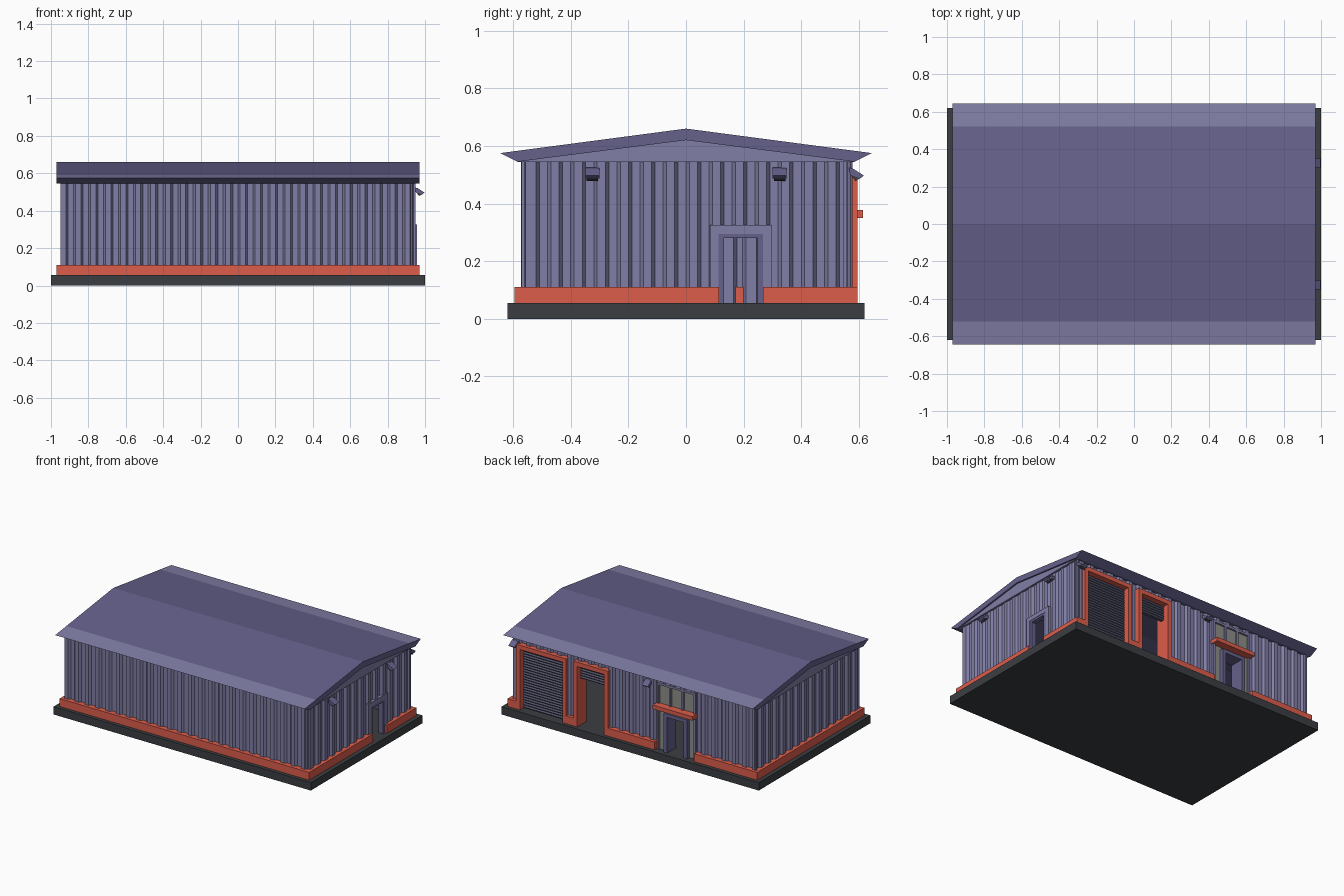
import bpy, bmesh, math

if "Cube" in bpy.data.objects:
    bpy.data.objects.remove(bpy.data.objects["Cube"])

def mat(name, col):
    m = bpy.data.materials.new(name)
    m.diffuse_color = (*col, 1)
    m.use_nodes = True
    m.node_tree.nodes["Principled BSDF"].inputs["Base Color"].default_value = m.diffuse_color
    return m

PURPLE = mat("purple", (0.13, 0.12, 0.26))
LIGHT = mat("light_purple", (0.22, 0.21, 0.38))
ORANGE = mat("orange", (0.72, 0.11, 0.07))
DARK = mat("dark_grey", (0.045, 0.048, 0.055))
SHUT = mat("shutter_grey", (0.09, 0.09, 0.15))
GLASS = mat("glass_grey", (0.27, 0.27, 0.25))

def finish(name, bm, *mats, closed=True):
    if closed:
        bmesh.ops.recalc_face_normals(bm, faces=bm.faces)
    me = bpy.data.meshes.new(name)
    bm.to_mesh(me)
    bm.free()
    for m in mats:
        me.materials.append(m)
    ob = bpy.data.objects.new(name, me)
    bpy.context.collection.objects.link(ob)
    return ob

def boxes(name, items, m, swap=False):
    """items: (u0,u1, out0,out1, z0,z1); u runs along the wall, swap = right wall."""
    bm = bmesh.new()
    for u0, u1, o0, o1, z0, z1 in items:
        for v in bmesh.ops.create_cube(bm, size=1)["verts"]:
            u = u1 if v.co.x > 0 else u0
            o = o1 if v.co.y > 0 else o0
            v.co = (o, u, z1 if v.co.z > 0 else z0) if swap else (u, o, z1 if v.co.z > 0 else z0)
    return finish(name, bm, m)

def prism(name, prof, u0, u1, *mats, swap=False):
    """Extrude an (out, z) profile along the wall."""
    bm = bmesh.new()
    pt = (lambda u, o, z: (o, u, z)) if swap else (lambda u, o, z: (u, o, z))
    a = [bm.verts.new(pt(u0, o, z)) for o, z in prof]
    b = [bm.verts.new(pt(u1, o, z)) for o, z in prof]
    n = len(prof)
    for i in range(n):
        bm.faces.new((a[i], a[(i + 1) % n], b[(i + 1) % n], b[i]))
    bm.faces.new(a)
    bm.faces.new(b)
    return finish(name, bm, *mats)

def door_frame(name, u0, u1, top, w, o0, o1, m, bottom=0.055, swap=False):
    return boxes(name, [(u0, u0 + w, o0, o1, bottom, top - w), (u1 - w, u1, o0, o1, bottom, top - w),
                        (u0, u1, o0, o1, top - w, top)], m, swap)

PITCH, DEPTH = 0.08, 0.016

def rib(u):
    t = (u / PITCH) % 1
    if t < 0.15: return t / 0.15
    if t < 0.5: return 1
    if t < 0.65: return (0.65 - t) / 0.15
    return 0

def wall(name, half, plane, sign, swap=False, openings=()):
    """Corrugated sheet with openings (u0, u1, z_bottom, z_top)."""
    stops = {-half, half}
    for k in range(math.floor(-half / PITCH), math.ceil(half / PITCH) + 1):
        stops |= {round((k + f) * PITCH, 4) for f in (0, 0.15, 0.5, 0.65)}
    for o in openings:
        stops |= {o[0], o[1]}
    us = sorted(u for u in stops if -half <= u <= half)
    bm = bmesh.new()
    for a, b in zip(us, us[1:]):
        if b - a < 1e-4:
            continue
        hole = next((o for o in openings if o[0] < (a + b) / 2 < o[1]), None)
        lo, hi = 0.055, 0.56
        spans = [(lo, hi)] if not hole else [(hole[3], hi)]
        for z0, z1 in spans:
            pts = [(u, sign * (plane - DEPTH + DEPTH * rib(u)), z) for u, z in ((a, z0), (b, z0), (b, z1), (a, z1))]
            pts = [(o, u, z) if swap else (u, o, z) for u, o, z in pts]
            if (sign > 0) != swap:
                pts.reverse()
            bm.faces.new([bm.verts.new(p) for p in pts])
    bmesh.ops.remove_doubles(bm, verts=bm.verts, dist=1e-4)
    ob = finish(name, bm, LIGHT, closed=False)
    s = ob.modifiers.new("thickness", "SOLIDIFY")
    s.thickness = 0.01

# Slab and orange plinth, with gaps at the doors
boxes("slab", [(-1, 1, -0.62, 0.62, 0, 0.055)], DARK)
Z = (0.055, 0.11)
boxes("plinth_long", [(-0.97, 0.97, -0.595, -0.55, *Z)] +
      [(a, b, 0.55, 0.595, *Z) for a, b in ((-0.97, -0.48), (-0.17, 0.19), (0.46, 0.52), (0.905, 0.97))], ORANGE)
boxes("plinth_ends", [(-0.55, 0.55, -0.97, -0.935, *Z), (-0.55, 0.115, 0.935, 0.97, *Z),
                      (0.267, 0.55, 0.935, 0.97, *Z)], ORANGE, swap=True)

# Corrugated walls
wall("front_wall", 0.95, 0.573, -1)
wall("back_wall", 0.95, 0.573, 1, openings=[(0.54, 0.88, 0.055, 0.49), (0.21, 0.44, 0.055, 0.49),
                                          (-0.47, -0.18, 0.055, 0.52)])
wall("left_wall", 0.57, 0.95, -1, swap=True)
wall("right_wall", 0.57, 0.95, 1, swap=True, openings=[(0.125, 0.255, 0.055, 0.28)])

# Roof chevron with lighter eave strips
roof = prism("roof", [(-0.645, 0.575), (-0.52, 0.5915), (0, 0.66), (0.52, 0.5915), (0.645, 0.575),
                      (0.585, 0.545), (0, 0.62), (-0.585, 0.545)], -0.97, 0.97, PURPLE, LIGHT)
for p in roof.data.polygons:
    if abs(p.center.y) > 0.54 and p.normal.z > 0.5:
        p.material_index = 1
for side, x in (("left", -0.96), ("right", 0.945)):
    prism(side + "_gable", [(-0.585, 0.545), (0, 0.62), (0.585, 0.545)], 0, 0.015, LIGHT).location.x = x

# Back garage doors: orange frames with ribbed shutters
def shutter(name, u0, u1, z0, z1):
    n = round((z1 - z0) / 0.018)
    h = (z1 - z0) / n
    prof = [(0.53, z1), (0.53, z0)]
    for i in range(n):
        prof += [(0.55, z0 + i * h), (0.558, z0 + (i + 0.5) * h)]
    prism(name, prof + [(0.55, z1)], u0, u1, SHUT)

door_frame("garage_frame_large", 0.515, 0.905, 0.51, 0.03, 0.53, 0.595, ORANGE)
door_frame("garage_frame_small", 0.19, 0.46, 0.51, 0.03, 0.49, 0.595, ORANGE)
shutter("shutter_closed", 0.54, 0.88, 0.055, 0.485)
shutter("shutter_raised", 0.215, 0.435, 0.38, 0.485)

# Back entrance: glazing, mullions, recessed door surround and canopy
boxes("entrance_glass", [(-0.47, -0.18, 0.555, 0.562, 0.37, 0.52), (-0.25, -0.18, 0.555, 0.562, 0.055, 0.37),
                         (-0.47, -0.41, 0.555, 0.562, 0.055, 0.37)], GLASS)
boxes("entrance_mullions", [(u, u + 0.014, 0.55, 0.575, 0.36, 0.52) for u in (-0.475, -0.38, -0.284, -0.19)] +
      [(u, u + 0.014, 0.55, 0.575, 0.055, 0.36) for u in (-0.475, -0.19)] +
      [(-0.475, -0.176, 0.55, 0.575, 0.51, 0.525)], LIGHT)
door_frame("entrance_surround", -0.42, -0.24, 0.33, 0.025, 0.49, 0.59, PURPLE)
boxes("entrance_canopy", [(-0.48, -0.17, 0.55, 0.615, 0.35, 0.378)], ORANGE)

# Side door on the right wall
door_frame("side_door_trim", 0.083, 0.298, 0.325, 0.03, 0.93, 0.957, LIGHT, swap=True)
door_frame("side_door_frame", 0.112, 0.268, 0.3, 0.02, 0.92, 0.955, PURPLE, swap=True)

# Wall lamps: tilted hood with a dark lens beneath
def lamp(name, u, face, swap):
    hood = [(-0.005, 0.525), (0.012, 0.52), (0.047, 0.497), (0.035, 0.487), (0.0, 0.5)]
    lens = [(0.002, 0.5), (0.034, 0.488), (0.018, 0.478)]
    prism(name + "_hood", [(face + o, z) for o, z in hood], u - 0.024, u + 0.024, PURPLE, swap=swap)
    prism(name + "_lens", [(face + o, z) for o, z in lens], u - 0.02, u + 0.02, DARK, swap=swap)

for i, (u, face, swap) in enumerate([(-0.325, 0.95, True), (0.325, 0.95, True),
                                     (0.925, 0.57, False), (-0.11, 0.57, False)]):
    lamp(f"wall_lamp_{i + 1}", u, face, swap)
